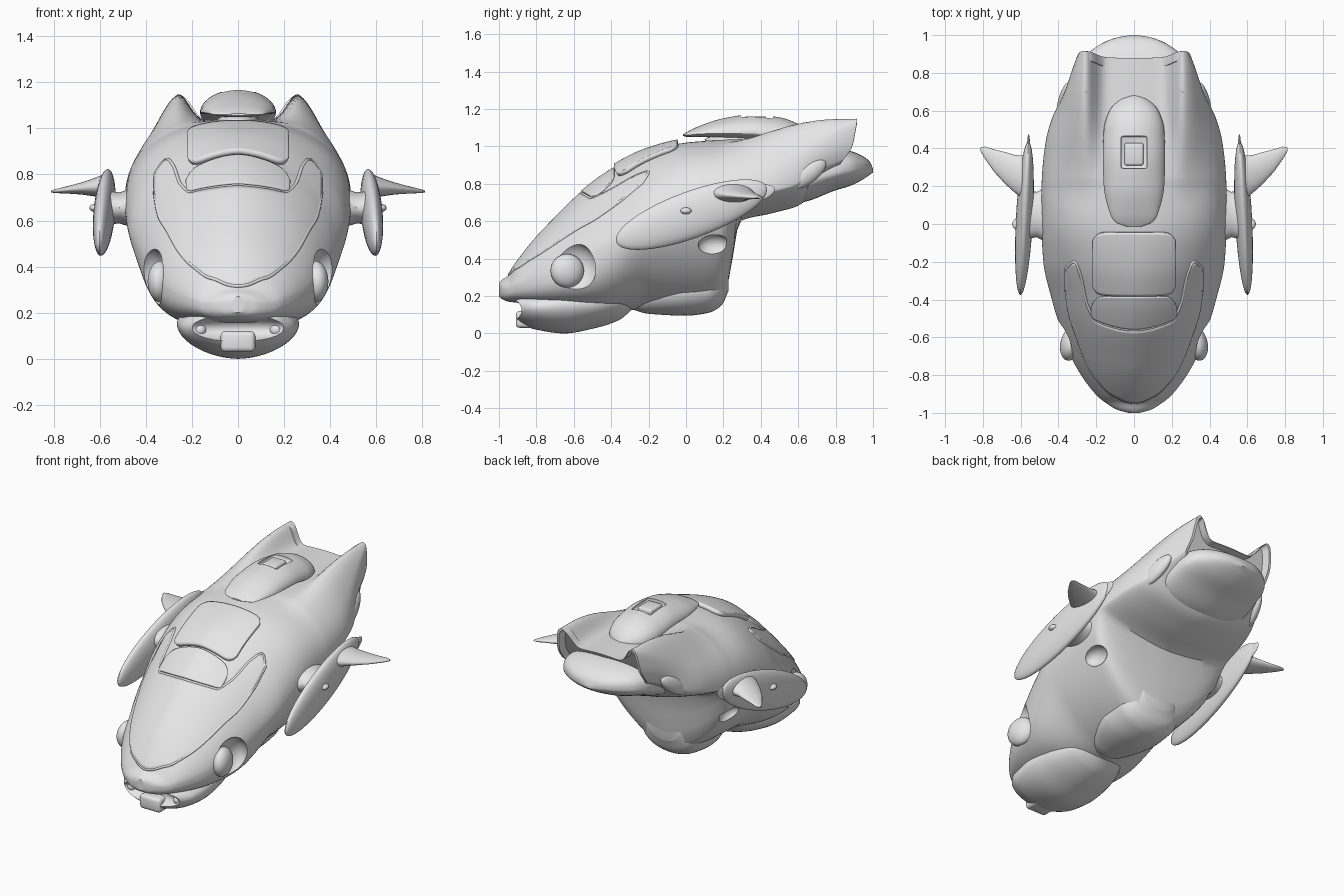
import bpy, bmesh, math
from mathutils import Vector, Matrix
from mathutils.bvhtree import BVHTree

cube = bpy.data.objects.get("Cube")
if cube:
    bpy.data.objects.remove(cube, do_unlink=True)

grey = bpy.data.materials.new("plain grey")
grey.use_nodes = True
grey.diffuse_color = (0.8, 0.8, 0.8, 1)
for node in grey.node_tree.nodes:
    if node.type == 'BSDF_PRINCIPLED':
        node.inputs["Base Color"].default_value = (0.8, 0.8, 0.8, 1)


def smoothstep(t):
    t = min(1, max(0, t))
    return t * t * (3 - 2 * t)


def curve_at(ts, vs, t):
    """Monotone cubic through the points (ts, vs)."""
    n = len(ts)
    d = [(vs[i + 1] - vs[i]) / (ts[i + 1] - ts[i]) for i in range(n - 1)]
    slope = [2 * a * b / (a + b) if a * b > 0 else 0 for a, b in zip(d, d[1:])]
    m = [d[0]] + slope + [d[-1]]
    i = max(0, min(n - 2, sum(1 for v in ts if v <= t) - 1))
    h = ts[i + 1] - ts[i]
    u = (t - ts[i]) / h
    b = smoothstep(u)
    return (vs[i] * (1 - b) + vs[i + 1] * b
            + h * u * (1 - u) * (m[i] * (1 - u) - m[i + 1] * u))


def finish(name, bm):
    bmesh.ops.recalc_face_normals(bm, faces=bm.faces[:])
    me = bpy.data.meshes.new(name)
    bm.to_mesh(me)
    bm.free()
    me.materials.append(grey)
    ob = bpy.data.objects.new(name, me)
    bpy.context.collection.objects.link(ob)
    return ob


def loft(name, rings):
    bm = bmesh.new()
    rows = [[bm.verts.new(p) for p in ring] for ring in rings]
    n = len(rows[0])
    for a, b in zip(rows, rows[1:]):
        for i in range(n):
            j = (i + 1) % n
            bm.faces.new((a[i], a[j], b[j], b[i]))
    bm.faces.new(rows[0])
    bm.faces.new(rows[-1])
    return finish(name, bm)


def body_rings(stations, top=2.2, low=1.6, nose=(0, 0), steps=40, count=48):
    """Superellipse sections; a station is y, half width, waist z, top z, bottom z.
    nose changes the top and bottom roundness towards the front."""
    cols = list(zip(*stations))
    rings = []
    for k in range(steps + 1):
        f = (1 - math.cos(math.pi * k / steps)) / 2
        y = cols[0][0] + f * (cols[0][-1] - cols[0][0])
        w, zw, zt, zb = [curve_at(cols[0], c, y) for c in cols[1:]]
        over = top + nose[0] * smoothstep((.1 - y) / .5)
        under = low + nose[1] * smoothstep((-.2 - y) / .4)
        ring = []
        for i in range(count):
            a = 2 * math.pi * i / count
            c, s = math.cos(a), math.sin(a)
            e = 2 / (over if s > 0 else under)
            x = math.copysign(w * abs(c) ** e, c)
            z = zw + ((zt - zw) if s > 0 else (zb - zw)) * abs(s) ** e
            ring.append(Vector((x, y, z)))
        rings.append(ring)
    return rings


def placed(loc, size, tilt=0, turn=0):
    return (Matrix.Translation(loc) @ Matrix.Rotation(math.radians(turn), 4, 'Z')
            @ Matrix.Rotation(math.radians(tilt), 4, 'X') @ Matrix.Diagonal((*size, 1)))


def ellipsoid(name, loc, radii, tilt=0, turn=0):
    bm = bmesh.new()
    bmesh.ops.create_uvsphere(bm, u_segments=40, v_segments=24, radius=1,
                              matrix=placed(loc, radii, tilt, turn))
    return finish(name, bm)


def box(name, loc, size, round_edge=0.012):
    bm = bmesh.new()
    bmesh.ops.create_cube(bm, size=1, matrix=placed(loc, size))
    bmesh.ops.bevel(bm, geom=bm.edges[:], offset=round_edge, segments=3,
                    affect='EDGES', profile=0.5)
    return finish(name, bm)


def carve(ob, cutters):
    for c in cutters:
        c.hide_render = True
        mod = ob.modifiers.new("carve", 'BOOLEAN')
        mod.operation, mod.solver, mod.object = 'DIFFERENCE', 'EXACT', c
        bpy.context.view_layer.objects.active = ob
        bpy.ops.object.modifier_apply(modifier=mod.name)
        bpy.data.objects.remove(c, do_unlink=True)


SIDES = (("left", 1), ("right", -1))

# Main hull: lofted shell with two tail fins and a slanted stern
hull_stations = [
    (-1.0, .03, .24, .27, .2), (-.985, .085, .24, .285, .185), (-.95, .145, .24, .31, .17),
    (-.91, .195, .255, .37, .165), (-.8, .28, .29, .51, .15), (-.7, .335, .33, .615, .14),
    (-.55, .39, .4, .76, .13), (-.4, .435, .48, .87, .12), (-.2, .48, .58, .97, .13),
    (0, .49, .66, 1.02, .13), (.12, .49, .69, 1.03, .14), (.2, .49, .7, 1.035, .18),
    (.235, .488, .71, 1.04, .32), (.29, .485, .72, 1.04, .6), (.45, .465, .76, 1.04, .64),
    (.6, .42, .8, 1.04, .68), (.75, .36, .86, 1.04, .74), (.88, .305, .93, 1.04, .8)]
rings = body_rings(hull_stations, nose=(-.5, 1.1), steps=130, count=128)
for ring in rings:
    for i, p in enumerate(ring):
        s = math.sin(2 * math.pi * i / len(ring))
        y, off = p.y, abs(p.x) - .265
        fin = math.exp(-(off / (.13 if off > 0 else .07)) ** 2) * smoothstep(2.2 * s)
        p.z += .155 * smoothstep((y - .1) / .7) * fin
        back = smoothstep((y - .55) / .33)
        p.y += back * (.035 * fin - .12 * smoothstep((1.02 - p.z) / .24))
for scale, depth in ((.95, 0), (.92, .05)):
    rings.append([Vector((p.x * scale, p.y - depth, .95 + (p.z - .95) * scale))
                  for p in rings[130]])
hull = loft("hull", rings)
surface = BVHTree.FromPolygons([v.co.copy() for v in hull.data.vertices],
                               [tuple(p.vertices) for p in hull.data.polygons])


def on_hull(x, y):
    hit = surface.ray_cast(Vector((x, y, 3)), Vector((0, 0, -1)))[0]
    return hit if hit else Vector((x, y, .3))


# Headlight sockets and rear side vents
sockets = []
for side, s in SIDES:
    sockets.append(ellipsoid("socket_cutter", (s * .395, -.62, .35), (.09, .145, .14), 15, s * 12))
    sockets.append(ellipsoid("vent_cutter", (s * .425, .15, .47), (.06, .085, .06)))
carve(hull, sockets)


def plate(name, half, lower, upper, thick, cols=60, rows=24):
    """Panel lying on the hull between two outlines y = lower(x) and y = upper(x)."""
    bm = bmesh.new()
    grid = []
    for i in range(cols + 1):
        x = half * (2 * i / cols - 1)
        lo, hi = lower(abs(x)), upper(abs(x))
        grid.append([bm.verts.new(on_hull(x, lo + (hi - lo) * j / rows) - Vector((0, 0, .006)))
                     for j in range(rows + 1)])
    for a, b in zip(grid, grid[1:]):
        for j in range(rows):
            bm.faces.new((a[j], b[j], b[j + 1], a[j + 1]))
    ob = finish(name, bm)
    if sum(p.normal.z for p in ob.data.polygons) < 0:
        ob.data.flip_normals()
    mod = ob.modifiers.new("thickness", 'SOLIDIFY')
    mod.thickness, mod.offset = thick + .006, 1
    return ob


# Windshield with its rim, hood panel and roof hatch
def glass_low(x):
    return curve_at((-.12, 0, .12, .2, .25, .31, .345, .365),
                    (-.9, -.945, -.9, -.815, -.73, -.57, -.46, -.3), x)


def glass_high(x):
    return curve_at((-.2, 0, .2, .25, .28, .315, .365),
                    (-.51, -.56, -.51, -.42, -.28, -.2, -.24), x)


plate("windshield", .36, glass_low, glass_high, .004)
xs = [.36 * (i / 40 - 1) for i in range(81)]
outline = ([on_hull(x, glass_low(abs(x))) for x in xs]
           + [on_hull(x, glass_high(abs(x))) for x in reversed(xs)])
rim = bpy.data.curves.new("windshield_rim", 'CURVE')
rim.dimensions, rim.bevel_depth, rim.bevel_resolution = '3D', .008, 2
rim.materials.append(grey)
spline = rim.splines.new('POLY')
spline.points.add(len(outline) - 1)
for point, co in zip(spline.points, outline):
    point.co = (*co, 1)
spline.use_cyclic_u = True
bpy.context.collection.objects.link(bpy.data.objects.new("windshield_rim", rim))
plate("hood_panel", .22, lambda x: glass_high(x) + .01,
      lambda x: -.38 - .05 * (x / .22) ** 12, .008)
plate("roof_hatch", .21, lambda x: -.37 + .2 * x * x + .05 * (x / .21) ** 12,
      lambda x: -.04 - .04 * (x / .21) ** 12, .024)

# Chin with mouth opening, snout and small lamps
chin = loft("chin", body_rings([
    (-.92, .15, .13, .2, .09), (-.88, .2, .14, .22, .05), (-.8, .25, .14, .22, .02),
    (-.65, .265, .15, .25, 0), (-.5, .25, .16, .25, .025), (-.36, .2, .18, .25, .07),
    (-.28, .12, .2, .25, .135)], low=1.8))
carve(chin, [ellipsoid("mouth_cutter", (0, -.95, .13), (.26, .11, .06))])
box("snout", (0, -.845, .075), (.15, .13, .09), .02)

# Belly pod and tail lobe
loft("belly_pod", body_rings([
    (-.32, .05, .2, .3, .14), (-.2, .15, .22, .35, .105), (0, .21, .24, .45, .095),
    (.12, .21, .26, .5, .11), (.19, .18, .28, .5, .15), (.228, .12, .32, .5, .23)], low=2.1))
loft("tail_lobe", body_rings([
    (.4, .22, .76, .82, .7), (.6, .32, .8, .93, .7), (.8, .3, .86, .99, .765),
    (.88, .265, .875, .975, .79), (.95, .18, .88, .945, .825), (.985, .1, .88, .915, .85),
    (1.0, .02, .87, .88, .86)], top=2.8, low=1.9))

# Dorsal pod with sunken intake
dorsal = loft("dorsal_pod", body_rings([
    (-.015, .04, 1.06, 1.065, 1.055), (.01, .1, 1.06, 1.08, 1.05), (.05, .125, 1.065, 1.1, 1.05),
    (.2, .16, 1.07, 1.15, 1.045), (.35, .165, 1.07, 1.17, 1.03), (.5, .16, 1.05, 1.155, 1.0),
    (.6, .13, 1.04, 1.12, 1.0), (.66, .07, 1.03, 1.07, 1.0), (.68, .02, 1.03, 1.04, 1.02)],
    top=1.9))
carve(dorsal, [box("intake_cutter", (0, .38, 1.17), (.14, .17, .07))])
box("intake_block", (0, .37, 1.13), (.1, .12, .06))
ellipsoid("dorsal_neck", (0, .3, 1.035), (.09, .2, .03))

# Side parts, built once per side
for side, s in SIDES:
    ellipsoid(side + "_headlight", (s * .335, -.635, .335), (.055, .09, .09), 15, s * 12)
    ellipsoid(side + "_mouth_lamp", (s * .165, -.85, .125), (.028, .028, .028))
    ellipsoid(side + "_tail_gill", (s * .37, .65, .85), (.032, .12, .05), 35, s * 15)
    ellipsoid(side + "_wing_disc", (s * .58, .03, .635), (.045, .43, .125), 20, s * 3)
    ellipsoid(side + "_wing_blade", (s * .558, .33, .735), (.011, .15, .05), 15)
    ellipsoid(side + "_wing_hub", (s * .62, .0, .655), (.025, .03, .018))
    turn = [2 * math.pi * i / 32 for i in range(32)]
    # flared strut: position x, then size factor
    loft(side + "_wing_strut", [
        [(s * x, .05 + .13 * f * math.cos(a), .655 + .073 * f * math.sin(a)) for a in turn]
        for x, f in ((.43, 1.15), (.485, 1.05), (.515, .92), (.56, 1.0))])
    # swept spike: x, centre y, half depth, half thickness
    spike = ((.57, .24, .12, .055), (.63, .265, .1, .038), (.68, .295, .085, .026),
             (.74, .335, .06, .016), (.79, .378, .032, .009), (.812, .395, .01, .004))
    loft(side + "_wing_spike", [
        [(s * x, y + ry * math.cos(a), .75 - .1 * (x - .57) + rz * math.sin(a)) for a in turn]
        for x, y, ry, rz in spike])

# Smooth shading that keeps creases
bpy.ops.object.select_all(action='DESELECT')
for ob in bpy.context.collection.objects:
    if ob.type == 'MESH' and grey.name in ob.data.materials:
        ob.select_set(True)
        bpy.context.view_layer.objects.active = ob
bpy.ops.object.shade_smooth_by_angle(angle=math.radians(40))
